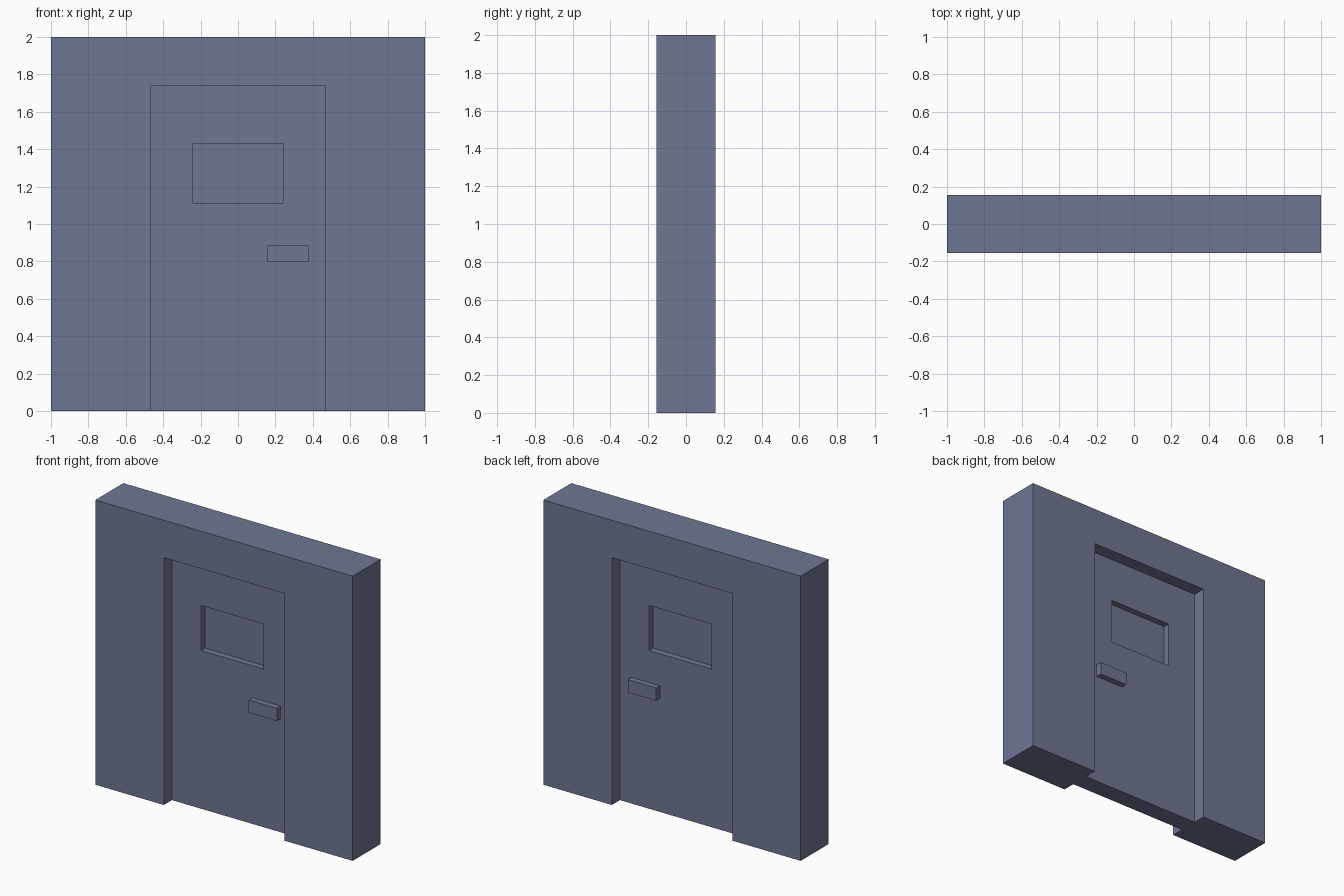
import bpy, bmesh

if "Cube" in bpy.data.objects:
    bpy.data.objects.remove(bpy.data.objects["Cube"])

# One flat colour for the whole model
paint = bpy.data.materials.new("slate_blue_grey")
paint.diffuse_color = (0.156, 0.181, 0.287, 1.0)
paint.use_nodes = True
paint.node_tree.nodes["Principled BSDF"].inputs["Base Color"].default_value = paint.diffuse_color

WALL_Y, DOOR_Y, PANE_Y, HANDLE_Y = 0.155, 0.065, 0.02, 0.108
DOOR_X, DOOR_Z = 0.468, 1.737
WIN_X, WIN_Z0, WIN_Z1 = 0.243, 1.111, 1.427


def finish(name, bm):
    bmesh.ops.recalc_face_normals(bm, faces=bm.faces)
    mesh = bpy.data.meshes.new(name)
    bm.to_mesh(mesh)
    bm.free()
    mesh.materials.append(paint)
    obj = bpy.data.objects.new(name, mesh)
    bpy.context.collection.objects.link(obj)
    return obj


def rect(x0, x1, z0, z1):
    return [(x0, z0), (x1, z0), (x1, z1), (x0, z1)]


def loop(bm, pts, y):
    return [bm.verts.new((x, y, z)) for x, z in pts]


def bridge(bm, a, b):
    n = len(a)
    for i in range(n):
        j = (i + 1) % n
        bm.faces.new((a[i], a[j], b[j], b[i]))


def prism(name, pts, y0, y1):
    """Extrude an x-z profile along y."""
    bm = bmesh.new()
    front, back = loop(bm, pts, y0), loop(bm, pts, y1)
    bm.faces.new(front)
    bm.faces.new(back)
    bridge(bm, front, back)
    return finish(name, bm)


def frame(name, outer, inner, y):
    """Slab with a rectangular hole through it."""
    bm = bmesh.new()
    rings = [loop(bm, outer, -y), loop(bm, inner, -y),
             loop(bm, inner, y), loop(bm, outer, y)]
    for i in range(4):
        bridge(bm, rings[i], rings[(i + 1) % 4])
    return finish(name, bm)


# Wall with doorway cut from the floor
prism("wall", [(-1, 0), (-DOOR_X, 0), (-DOOR_X, DOOR_Z), (DOOR_X, DOOR_Z),
               (DOOR_X, 0), (1, 0), (1, 2), (-1, 2)], -WALL_Y, WALL_Y)

# Door leaf, recessed equally on both sides, with window opening
window = rect(-WIN_X, WIN_X, WIN_Z0, WIN_Z1)
frame("door", rect(-DOOR_X, DOOR_X, 0, DOOR_Z), window, DOOR_Y)

# Window pane set into the door
prism("window_pane", window, -PANE_Y, PANE_Y)

# Handles on front and back
for name, side in (("handle_front", -1), ("handle_back", 1)):
    prism(name, rect(0.157, 0.377, 0.798, 0.887), side * DOOR_Y, side * HANDLE_Y)
